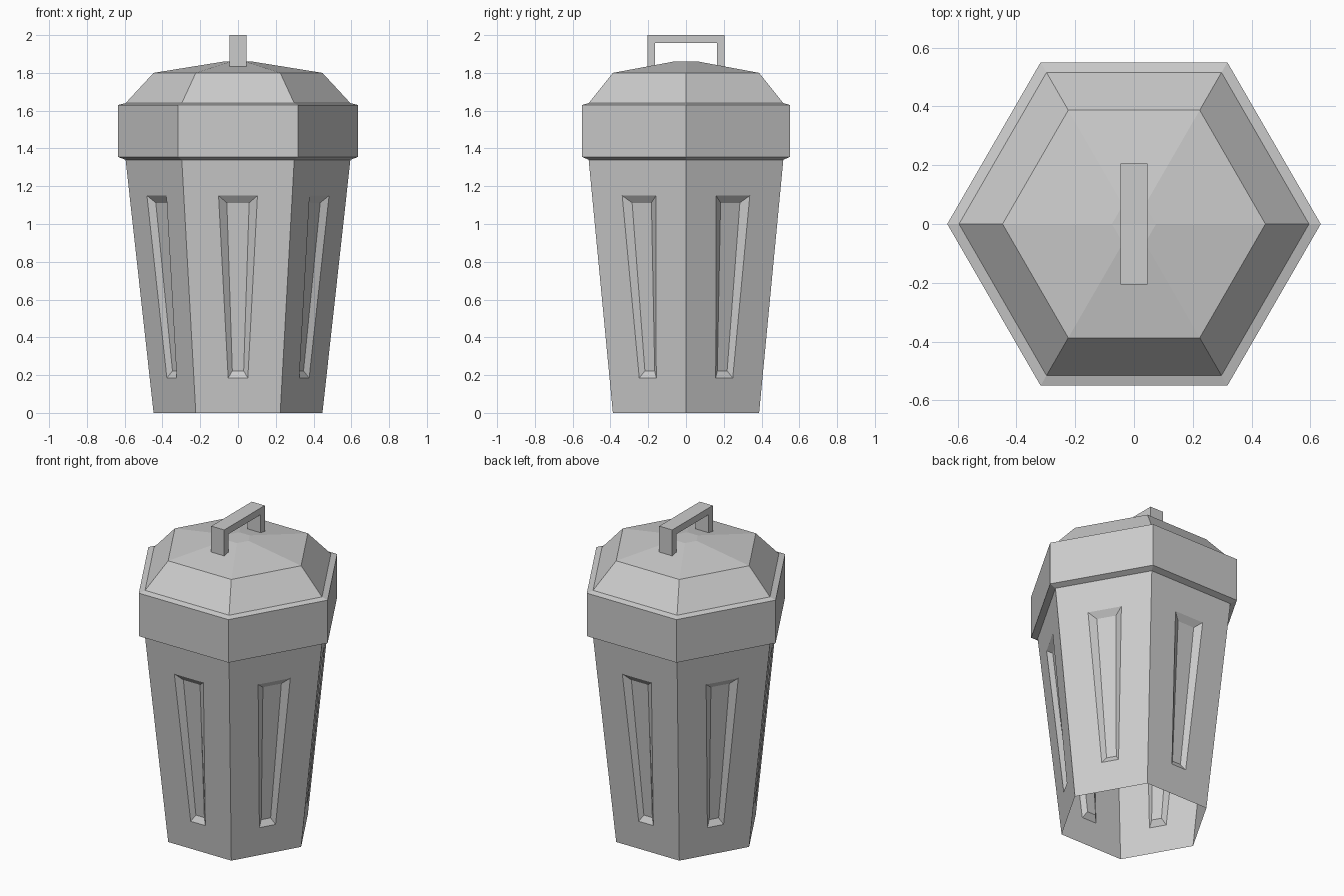
import bpy, bmesh, math
from mathutils import Vector

if "Cube" in bpy.data.objects:
    bpy.data.objects.remove(bpy.data.objects["Cube"])

def finish(bm, name):
    bmesh.ops.remove_doubles(bm, verts=bm.verts, dist=1e-4)
    mesh = bpy.data.meshes.new(name)
    bm.to_mesh(mesh)
    bm.free()
    obj = bpy.data.objects.new(name, mesh)
    bpy.context.collection.objects.link(obj)
    return obj

def hexagon(r, z):
    return [Vector((r * math.cos(i * math.pi / 3), r * math.sin(i * math.pi / 3), z))
            for i in range(6)]

def bridge(bm, a, b):
    """Quads between two closed loops of vertices."""
    n = len(a)
    for i in range(n):
        j = (i + 1) % n
        bm.faces.new((a[i], a[j], b[j], b[i]))

# Tapered body, open at the bottom, with a recessed panel in every side
H, R0, R1 = 1.34, 0.447, 0.595
bm = bmesh.new()
low, high = hexagon(R0, 0), hexagon(R1, H)
for i in range(6):
    j = (i + 1) % 6
    corners = [low[i], low[j], high[j], high[i]]
    along = (low[j] - low[i]).normalized()
    normal = along.cross(high[i] - low[i]).normalized()
    foot, head = (low[i] + low[j]) / 2, (high[i] + high[j]) / 2

    def panel(z0, w0, z1, w1, depth):
        return [foot.lerp(head, z / H) + along * x - normal * depth
                for x, z in ((-w0, z0), (w0, z0), (w1, z1), (-w1, z1))]

    loops = [[bm.verts.new(p) for p in ring] for ring in
             (corners, panel(0.185, 0.052, 1.15, 0.103, 0),
              panel(0.22, 0.03, 1.11, 0.059, 0.025))]
    bridge(bm, loops[0], loops[1])
    bridge(bm, loops[1], loops[2])
    bm.faces.new(loops[2])
finish(bm, "bin_body")

# Lid: overhanging rim and faceted dome
bm = bmesh.new()
profile = [(0.595, 1.34), (0.635, 1.355), (0.635, 1.63),
           (0.595, 1.64), (0.447, 1.80), (0.075, 1.86)]
rings = [[bm.verts.new(p) for p in hexagon(r, z)] for r, z in profile]
for a, b in zip(rings, rings[1:]):
    bridge(bm, a, b)
bm.faces.new(rings[-1])
finish(bm, "lid")

# Handle: extruded arch profile in the y-z plane
bm = bmesh.new()
outer = [(-0.205, 1.83), (-0.205, 2.0), (0.205, 2.0), (0.205, 1.83)]
inner = [(-0.163, 1.83), (-0.163, 1.957), (0.163, 1.957), (0.163, 1.83)]
sides = [[[bm.verts.new((x, y, z)) for y, z in path] for path in (outer, inner)]
         for x in (-0.046, 0.046)]
for o, n in sides:
    for k in range(3):
        bm.faces.new((o[k], o[k + 1], n[k + 1], n[k]))
bridge(bm, sides[0][0] + sides[0][1][::-1], sides[1][0] + sides[1][1][::-1])
bmesh.ops.recalc_face_normals(bm, faces=bm.faces)
finish(bm, "lid_handle")
